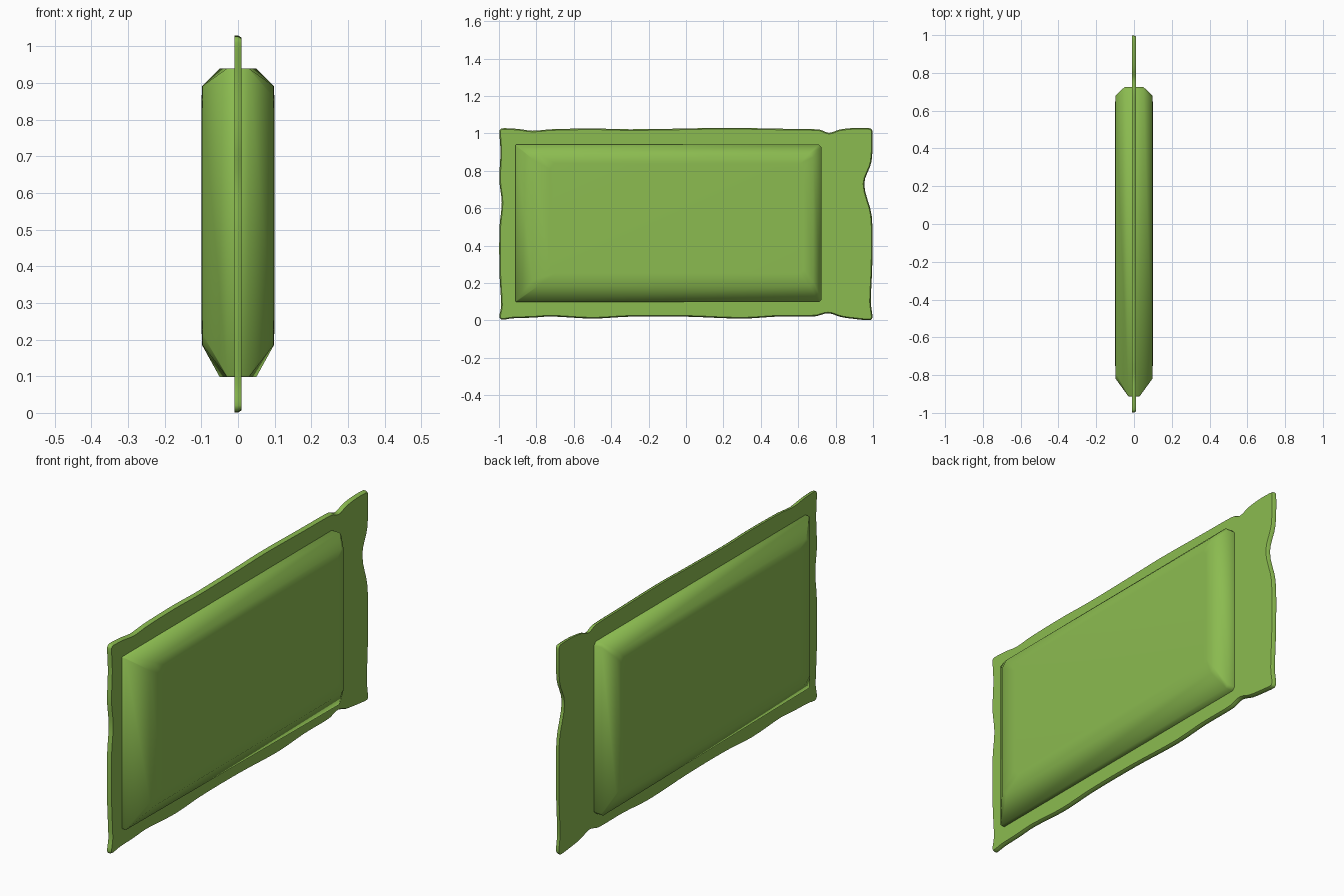
import bpy, bmesh
from mathutils import Vector
from mathutils.geometry import normal

if "Cube" in bpy.data.objects:
    bpy.data.objects.remove(bpy.data.objects["Cube"])

mat = bpy.data.materials.new("green_wrap")
mat.diffuse_color = (0.26, 0.50, 0.08, 1)
mat.use_nodes = True
mat.node_tree.nodes["Principled BSDF"].inputs["Base Color"].default_value = mat.diffuse_color


def loft(name, rings, angle):
    """Bridge equal-length rings of points and cap both ends."""
    bm = bmesh.new()
    loops = [[bm.verts.new(p) for p in r] for r in rings]
    n = len(loops[0])
    for a, b in zip(loops, loops[1:]):
        for i in range(n):
            j = (i + 1) % n
            bm.faces.new((a[i], a[j], b[j], b[i]))
    bm.faces.new(loops[0][::-1])
    bm.faces.new(loops[-1])
    bmesh.ops.recalc_face_normals(bm, faces=bm.faces)
    me = bpy.data.meshes.new(name)
    bm.to_mesh(me)
    bm.free()
    me.materials.append(mat)
    ob = bpy.data.objects.new(name, me)
    bpy.context.collection.objects.link(ob)
    bpy.ops.object.select_all(action='DESELECT')
    ob.select_set(True)
    bpy.context.view_layer.objects.active = ob
    bpy.ops.object.shade_smooth_by_angle(angle=angle)
    return ob


def smooth_closed(pts, steps=4):
    """Catmull-Rom curve (centripetal-like tangents) through a closed outline."""
    out, n = [], len(pts)
    P = [Vector(p) for p in pts]
    for i in range(n):
        a, b, c, d = P[i - 1], P[i], P[(i + 1) % n], P[(i + 2) % n]
        seg = (c - b).length
        m1 = (c - a).normalized() * min(seg, (b - a).length * 2)
        m2 = (d - b).normalized() * min(seg, (d - c).length * 2)
        for k in range(steps):
            t = k / steps
            out.append(b * (2*t**3 - 3*t*t + 1) + m1 * (t**3 - 2*t*t + t)
                       + c * (-2*t**3 + 3*t*t) + m2 * (t**3 - t*t))
    return out


# Wavy sealed film, outline in (y, z), counter-clockwise
outline = [(-.985, .004), (-.93, .011), (-.82, .015), (-.72, .021), (-.5, .010),
           (-.3, .020), (0, .020), (.3, .010), (.5, .021), (.69, .022), (.76, .038),
           (.83, .018), (.9, .008), (.985, .001),
           (.997, .02), (.988, .10), (.996, .3), (.993, .56), (.953, .73),
           (.992, .85), (.997, 1.01),
           (.985, 1.027), (.9, 1.029), (.82, 1.02), (.765, 1.003), (.71, 1.021), (.5, 1.025),
           (.2, 1.03), (0, 1.026), (-.3, 1.022), (-.5, 1.026), (-.72, 1.022), (-.82, 1.014),
           (-.9, 1.024), (-.985, 1.027),
           (-.998, 1.01), (-.992, .9), (-.998, .75), (-.985, .63), (-.997, .5),
           (-.997, .25), (-.988, .08), (-.998, .02)]
flat = smooth_closed(outline)
n = len(flat)
inset = []
for i, p in enumerate(flat):
    t = (flat[(i + 1) % n] - flat[i - 1]).normalized()
    inset.append(p + Vector((-t.y, t.x)) * .006)
film = loft("sealed_film", [[(-.01, *p) for p in flat], [(0, *p) for p in flat],
                            [(.01, *p) for p in inset]], 0.6)


# Puffed pouch: chamfered rectangles stacked through the thickness
def rect(x0, x1, y0, y1, z0, z1, c0, c1):
    """x0/c0: depth and corner cut at the -y end, x1/c1: at the +y end."""
    return [(x0, y0 + c0, z0), (x1, y1 - c1, z0), (x1, y1, z0 + c1), (x1, y1, z1 - c1),
            (x1, y1 - c1, z1), (x0, y0 + c0, z1), (x0, y0, z1 - c0), (x0, y0, z0 + c0)]


half = [rect(.03, .05, -.912, .725, .098, .94, .004, .014),
        rect(.097, .098, -.82, .68, .185, .892, .03, .02),
        rect(.1, .1, -.73, .63, .25, .84, .03, .02)]
back = [[(-x, y, z) for x, y, z in r] for r in half[::-1]]
pouch = loft("puffed_pouch", back + half, 1.22)
